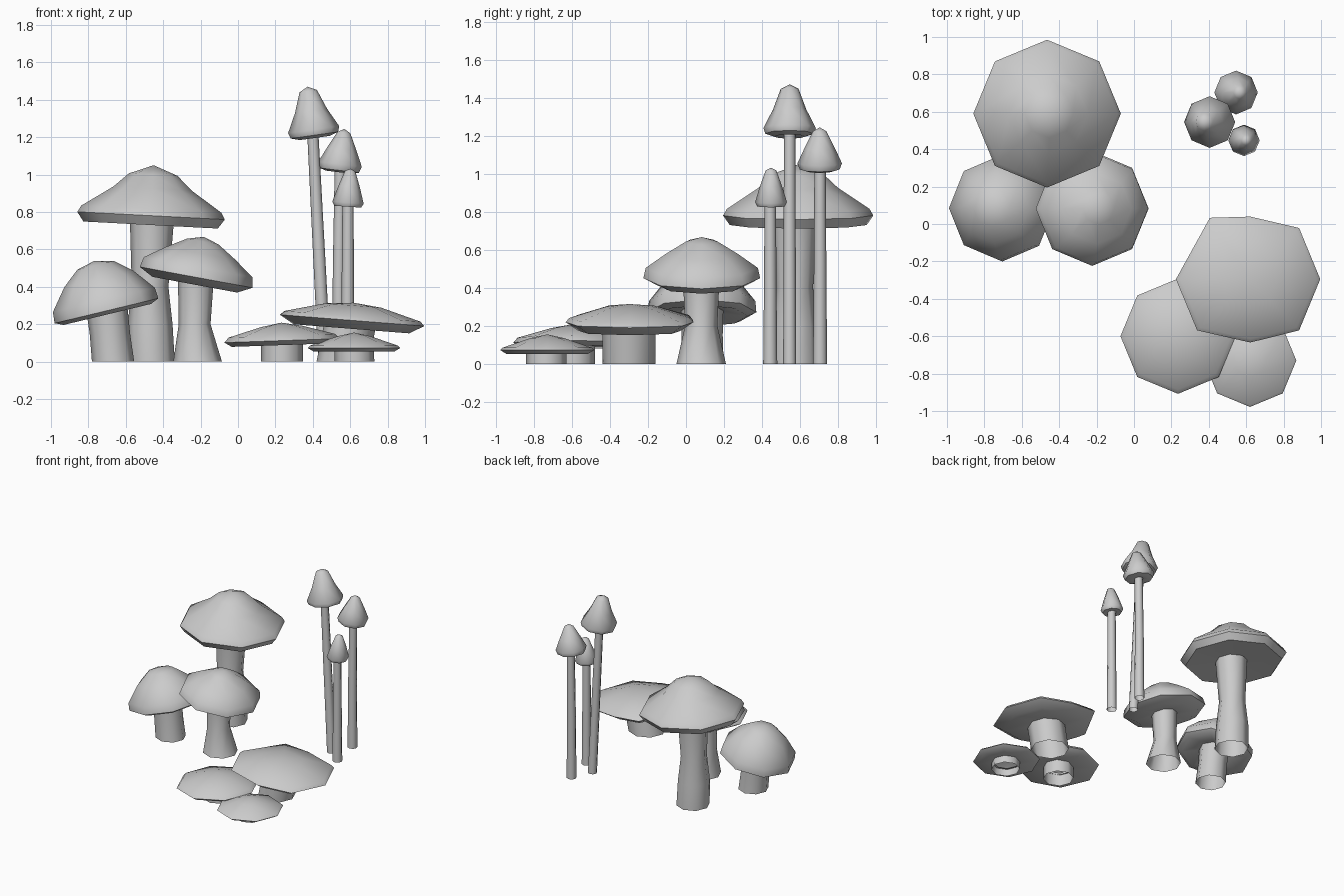
import bpy, bmesh
from math import sin, cos, radians
from mathutils import Matrix, Vector

if "Cube" in bpy.data.objects:
    bpy.data.objects.remove(bpy.data.objects["Cube"])

SIDES = 8


def finish(name, bm, angle):
    bmesh.ops.recalc_face_normals(bm, faces=bm.faces)
    me = bpy.data.meshes.new(name)
    bm.to_mesh(me)
    bm.free()
    for p in me.polygons:
        p.use_smooth = True
    me.set_sharp_from_angle(angle=radians(angle))
    ob = bpy.data.objects.new(name, me)
    bpy.context.collection.objects.link(ob)
    return ob


def bridge(bm, a, b):
    for i in range(SIDES):
        j = (i + 1) % SIDES
        bm.faces.new((a[i], a[j], b[j], b[i]))


def cap(name, centre, tilt, profile, tweak={}):
    """Tilted lathe: profile runs from the tip, over the rim, to the underside."""
    bm = bmesh.new()
    m = Matrix.Translation(centre) @ Matrix.Rotation(radians(tilt), 4, 'Y')
    tip = bm.verts.new(m @ Vector((0, 0, profile[0][1])))
    prev = None
    for r, h in profile[1:]:
        ring = []
        for i in range(SIDES):
            a, f = tweak.get(i, (360 / SIDES * i, 1))
            a = radians(a)
            ring.append(bm.verts.new(m @ Vector((r * f * cos(a), r * f * sin(a), h))))
        if prev:
            bridge(bm, prev, ring)
        else:
            for i in range(SIDES):
                bm.faces.new((tip, ring[i], ring[(i + 1) % SIDES]))
        prev = ring
    finish(name, bm, 50)


def stem(name, y, rings):
    """Open tube through rings of (x, z, radius)."""
    bm = bmesh.new()
    prev = None
    for x, z, r in rings:
        ring = [bm.verts.new((x + r * cos(radians(45 * i)), y + r * sin(radians(45 * i)), z))
                for i in range(SIDES)]
        if prev:
            bridge(bm, prev, ring)
        prev = ring
    finish(name, bm, 60)


# Thick-stemmed group
cap("tall_bell_cap", (-0.465, 0.59, 0.775), 3,
    [(0, .275), (.13, .225), (.21, .15), (.375, .04), (.395, .005), (.36, -.045), (.10, -.03)])
stem("tall_bell_stem", 0.57, [(-.463, 0, .125), (-.47, .2, .12), (-.47, .4, .098), (-.46, .76, .118)])

cap("leaning_cap", (-0.715, 0.085, 0.32), -13.5,
    [(0, .225), (.10, .20), (.19, .125), (.28, .01), (.285, -.05), (.24, -.07), (.10, -.04)])
stem("leaning_stem", 0.085, [(-.668, 0, .113), (-.685, .15, .108), (-.705, .31, .112)])

cap("middle_cap", (-0.22, 0.083, 0.47), 10.5,
    [(0, .20), (.085, .175), (.19, .11), (.295, .035), (.307, -.02), (.23, -.06), (.085, -.045)])
stem("middle_stem", 0.08, [(-.216, 0, .13), (-.232, .2, .085), (-.225, .45, .096)])

# Flat group
cap("large_flat_cap", (0.61, -0.295, 0.22), 4.5,
    [(0, .095), (.15, .08), (.365, .022), (.387, 0), (.31, -.045), (.13, -.04)],
    {2: (88, .865), 3: (122, 1.0), 6: (272, .875)})
stem("large_flat_stem", -0.30, [(.56, 0, .14), (.60, .20, .14)])

cap("medium_flat_cap", (0.235, -0.60, 0.12), -2,
    [(0, .088), (.11, .068), (.285, .018), (.308, -.008), (.27, -.032), (.10, -.025)])
stem("medium_flat_stem", -0.59, [(.235, 0, .112), (.235, .11, .112)])

cap("small_flat_cap", (0.62, -0.73, 0.073), 0,
    [(0, .082), (.09, .062), (.235, .012), (.248, 0), (.215, -.02), (.095, -.015)])
stem("small_flat_stem", -0.735, [(.623, 0, .106), (.62, .07, .106)])

# Slender group
cap("tallest_slender_cap", (0.405, 0.545, 1.235), -8,
    [(0, .237), (.047, .213), (.087, .105), (.138, .005), (.128, -.025), (.08, -.04), (.03, -.03)])
stem("tallest_slender_stem", 0.545, [(.463, 0, .034), (.445, .35, .033), (.40, 1.22, .03)])

cap("middle_slender_cap", (0.545, 0.703, 1.05), 7,
    [(0, .195), (.035, .175), (.08, .085), (.117, .005), (.105, -.028), (.07, -.038), (.03, -.03)])
stem("middle_slender_stem", 0.705, [(.54, 0, .037), (.54, .5, .033), (.547, 1.04, .03)])

cap("short_slender_cap", (0.588, 0.447, 0.85), 4,
    [(0, .182), (.028, .168), (.058, .085), (.084, .0), (.072, -.022), (.03, -.02)])
stem("short_slender_stem", 0.443, [(.587, 0, .037), (.587, .4, .033), (.588, .85, .03)])
